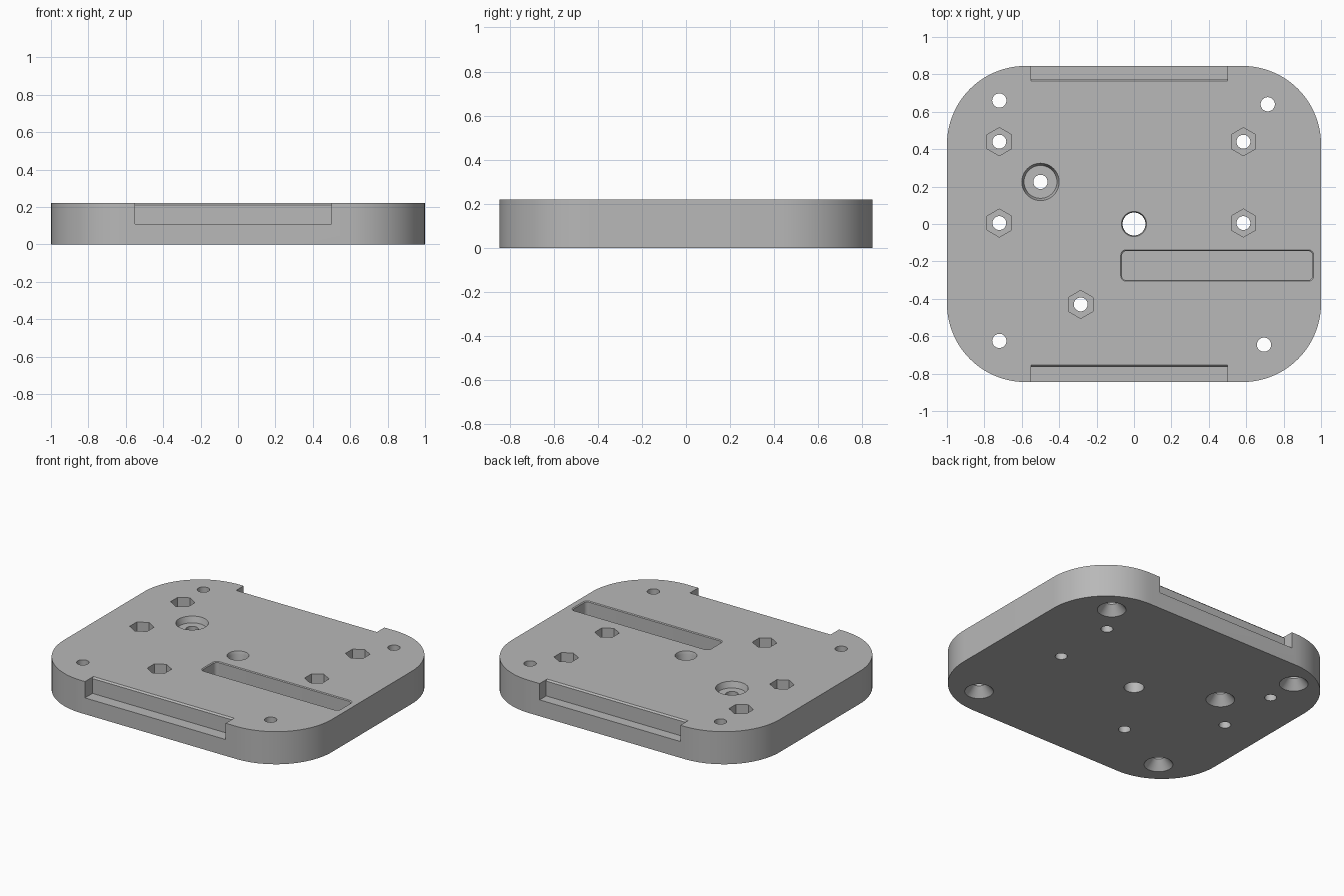
import bpy, bmesh, math

if "Cube" in bpy.data.objects:
    bpy.data.objects.remove(bpy.data.objects["Cube"])

H = 0.22          # plate thickness
E = 0.02          # cutter overshoot

grey = bpy.data.materials.new("light grey")
grey.diffuse_color = (0.48, 0.48, 0.48, 1)
grey.use_nodes = True
grey.node_tree.nodes["Principled BSDF"].inputs["Base Color"].default_value = grey.diffuse_color


def ring(r, n=40, turn=0.0):
    return [(r * math.cos(turn + 2 * math.pi * i / n),
             r * math.sin(turn + 2 * math.pi * i / n)) for i in range(n)]


def rounded(w, d, r, n=8):
    """Outline of a rounded rectangle centred on the origin."""
    pts = []
    for k, (sx, sy) in enumerate(((1, 1), (-1, 1), (-1, -1), (1, -1))):
        for i in range(n + 1):
            a = math.pi / 2 * (k + i / n)
            pts.append((sx * (w / 2 - r) + r * math.cos(a),
                        sy * (d / 2 - r) + r * math.sin(a)))
    return pts


def loft(name, sections, x=0.0, y=0.0):
    """Solid through a stack of (z, outline) sections."""
    bm = bmesh.new()
    rows = [[bm.verts.new((x + px, y + py, z)) for px, py in pts] for z, pts in sections]
    n = len(rows[0])
    for a, b in zip(rows, rows[1:]):
        for i in range(n):
            j = (i + 1) % n
            bm.faces.new((a[i], a[j], b[j], b[i]))
    bm.faces.new(rows[0][::-1])
    bm.faces.new(rows[-1])
    bmesh.ops.recalc_face_normals(bm, faces=bm.faces)
    me = bpy.data.meshes.new(name)
    bm.to_mesh(me)
    bm.free()
    ob = bpy.data.objects.new(name, me)
    bpy.context.collection.objects.link(ob)
    return ob


def turned(name, profile, x, y):
    """Round cutter from (z, radius) pairs."""
    return loft(name, [(z, ring(r)) for z, r in profile], x, y)


# Main body
plate = loft("base_plate", [(0, rounded(2, 1.69, 0.42, 24)), (H, rounded(2, 1.69, 0.42, 24))])
plate.data.materials.append(grey)
cutters = []

# Corner screw holes, countersunk underneath
for x, y in ((-0.72, 0.66), (0.715, 0.64), (-0.72, -0.625), (0.695, -0.645)):
    cutters.append(turned("screw_hole_cutter",
                          [(-E, 0.088), (0, 0.088), (0.06, 0.038), (H + E, 0.038)], x, y))

# Recessed hole, countersunk underneath with a shallow tapered seat on top
cutters.append(turned("recessed_hole_cutter",
                      [(-E, 0.088), (0, 0.088), (0.06, 0.038), (H - 0.04, 0.038),
                       (H - 0.04, 0.088), (H, 0.1), (H + E, 0.1)], -0.5, 0.225))

# Centre hole, slightly flared at the top
cutters.append(turned("centre_hole_cutter",
                      [(-E, 0.061), (H - 0.02, 0.061), (H, 0.067), (H + E, 0.067)], 0, 0))

# Hexagonal nut pockets with through holes
for x, y in ((-0.72, 0.44), (-0.72, 0.005), (0.585, 0.44), (0.585, 0.005), (-0.285, -0.43)):
    hexagon = ring(0.075, 6, math.pi / 6)
    cutters.append(loft("nut_pocket_cutter", [(0.1, hexagon), (H + E, hexagon)], x, y))
    cutters.append(turned("bolt_hole_cutter", [(-E, 0.037), (0.15, 0.037)], x, y))

# Long rounded pocket with a fine chamfer
cutters.append(loft("long_pocket_cutter",
                    [(0.1, rounded(1.02, 0.157, 0.026)), (H - 0.005, rounded(1.02, 0.157, 0.026)),
                     (H, rounded(1.032, 0.168, 0.03)), (H + E, rounded(1.032, 0.168, 0.03))],
                    0.445, -0.222))

# Edge notches, front and back, with a chamfered upper lip
for side, inner in ((-1, 0.765), (1, 0.775)):
    def notch(lip):
        return [(-0.55, side * (inner - lip)), (0.5, side * (inner - lip)),
                (0.5, side * 0.95), (-0.55, side * 0.95)]
    cutters.append(loft("edge_notch_cutter",
                        [(0.11, notch(0)), (H - 0.01, notch(0)), (H, notch(0.01)), (H + E, notch(0.01))]))

# Cut everything out of the plate
bpy.context.view_layer.objects.active = plate
plate.select_set(True)
for c in cutters:
    c.hide_render = True
    mod = plate.modifiers.new("cut", 'BOOLEAN')
    mod.operation = 'DIFFERENCE'
    mod.solver = 'EXACT'
    mod.object = c
    bpy.ops.object.modifier_apply(modifier=mod.name)
for c in cutters:
    bpy.data.objects.remove(c)

bpy.ops.object.shade_smooth_by_angle(angle=math.radians(25))
